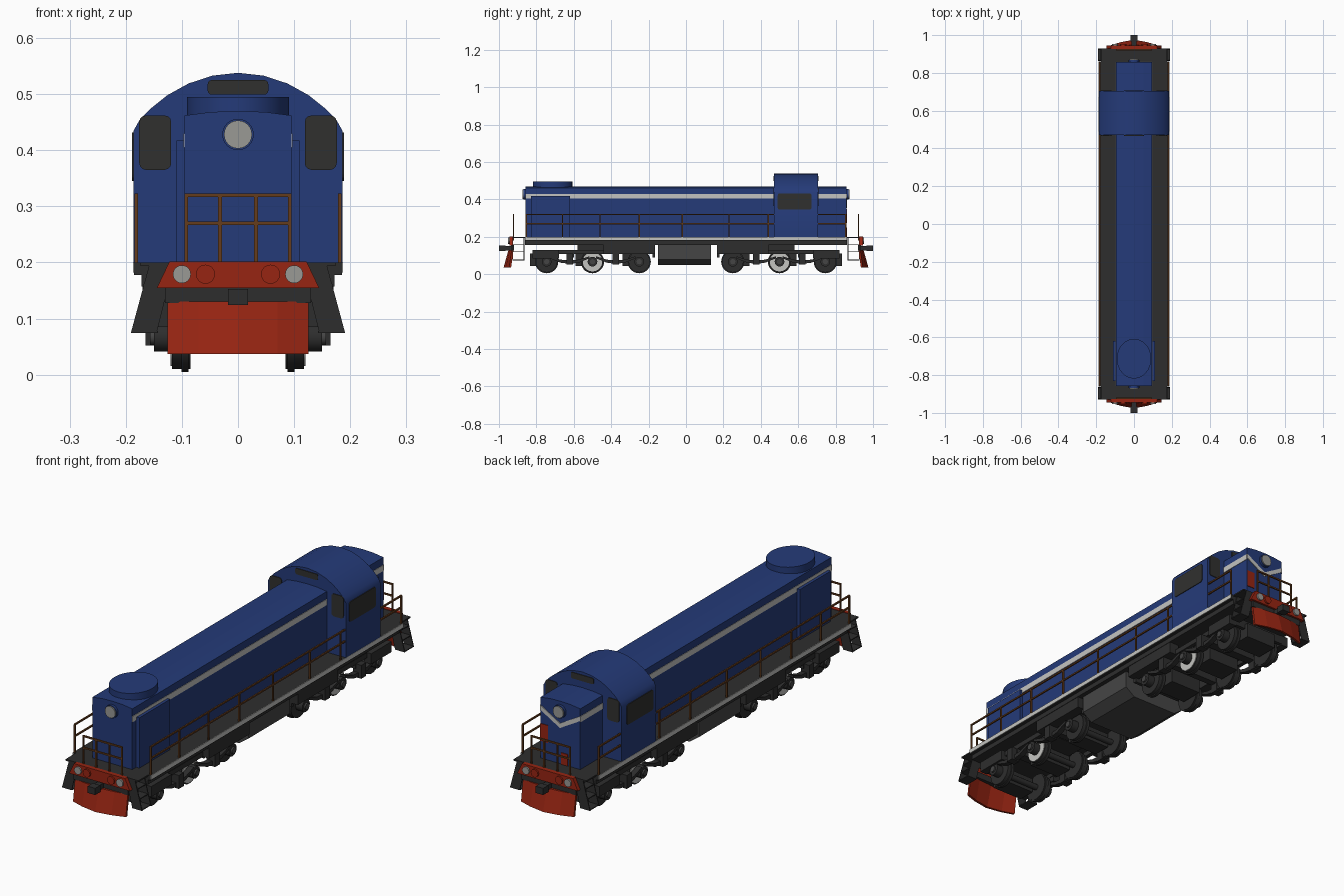
import bpy, bmesh, math
from mathutils import Vector

if "Cube" in bpy.data.objects:
    bpy.data.objects.remove(bpy.data.objects["Cube"])


def material(name, r, g, b):
    m = bpy.data.materials.new(name)
    m.diffuse_color = (r, g, b, 1)
    m.use_nodes = True
    m.node_tree.nodes["Principled BSDF"].inputs["Base Color"].default_value = m.diffuse_color
    return m


BLUE = material("body_blue", 0.018, 0.043, 0.19)
RED = material("signal_red", 0.31, 0.018, 0.006)
DARK = material("frame_dark", 0.027, 0.027, 0.027)
GREY = material("tank_grey", 0.06, 0.06, 0.06)
LIGHT = material("stripe_light", 0.55, 0.55, 0.53)
BROWN = material("rail_brown", 0.13, 0.045, 0.012)
GLASS = material("window_glass", 0.03, 0.03, 0.028)
LENS = material("lamp_silver", 0.32, 0.32, 0.30)


def finish(name, bm, mat, smooth=False):
    bmesh.ops.recalc_face_normals(bm, faces=bm.faces)
    me = bpy.data.meshes.new(name)
    bm.to_mesh(me)
    bm.free()
    me.materials.append(mat)
    ob = bpy.data.objects.new(name, me)
    bpy.context.collection.objects.link(ob)
    if smooth:
        bpy.context.view_layer.objects.active = ob
        ob.select_set(True)
        bpy.ops.object.shade_smooth_by_angle(angle=math.radians(35))
        ob.select_set(False)
    return ob


def prism(name, pts, axis, a, b, mat, smooth=False):
    """Extrude a 2D outline along an axis from a to b."""
    place = {'x': lambda p, t: (t, p[0], p[1]),
             'y': lambda p, t: (p[0], t, p[1]),
             'z': lambda p, t: (p[0], p[1], t)}[axis]
    bm = bmesh.new()
    lo = [bm.verts.new(place(p, a)) for p in pts]
    hi = [bm.verts.new(place(p, b)) for p in pts]
    bm.faces.new(lo)
    bm.faces.new(hi)
    n = len(pts)
    for i in range(n):
        j = (i + 1) % n
        bm.faces.new((lo[i], lo[j], hi[j], hi[i]))
    return finish(name, bm, mat, smooth)


def box(name, x0, x1, y0, y1, z0, z1, mat):
    return prism(name, [(x0, y0), (x1, y0), (x1, y1), (x0, y1)], 'z', z0, z1, mat)


def ring(cx, cy, rx, ry=None, n=24):
    ry = ry or rx
    return [(cx + rx * math.cos(2 * math.pi * i / n), cy + ry * math.sin(2 * math.pi * i / n)) for i in range(n)]


def rounded(u0, u1, v0, v1, r):
    pts = []
    for k, (cu, cv) in enumerate([(u1 - r, v1 - r), (u0 + r, v1 - r), (u0 + r, v0 + r), (u1 - r, v0 + r)]):
        for i in range(4):
            a = math.radians(90 * k + 30 * i)
            pts.append((cu + r * math.cos(a), cv + r * math.sin(a)))
    return pts


def mirrored(half):
    """Close a right-hand profile (bottom to top) with its left-hand mirror."""
    return half + [(-x, z) for x, z in reversed(half) if x > 0]


# Hood, side cabinets and roof fan
prism("hood", mirrored([(0.095, 0.19), (0.095, 0.462), (0.05, 0.468), (0, 0.47)]), 'y', -0.857, 0.857, BLUE)
box("front_cabinet", -0.11, 0.11, -0.83, -0.62, 0.19, 0.417, BLUE)
prism("roof_fan_housing", ring(0, -0.713, 0.091, 0.105, 32), 'z', 0.45, 0.495, BLUE, True)

# Cab with arched roof
roof = [(0.186, 0.2), (0.186, 0.435), (0.176, 0.453), (0.156, 0.474), (0.126, 0.498),
        (0.088, 0.519), (0.045, 0.533), (0, 0.538)]
prism("cab", mirrored(roof), 'y', 0.47, 0.705, BLUE, True)
for name, y0, y1 in (("front", 0.467, 0.471), ("rear", 0.704, 0.708)):
    prism("cab_top_window_" + name, rounded(-0.054, 0.054, 0.499, 0.525, 0.007), 'y', y0, y1, GLASS)
    for s in (-1, 1):
        u = sorted((s * 0.119, s * 0.176))
        prism("cab_window_" + name, rounded(u[0], u[1], 0.365, 0.462, 0.012), 'y', y0, y1, GLASS)
for s in (-1, 1):
    prism("cab_side_window", rounded(0.49, 0.672, 0.345, 0.432, 0.012), 'x', s * 0.185, s * 0.189, GLASS)

# Underframe, walkway and painted stripes
box("walkway", -0.185, 0.185, -0.86, 0.86, 0.178, 0.2, DARK)
box("underframe", -0.172, 0.172, -0.86, 0.86, 0.157, 0.178, DARK)
for s in (-1, 1):
    box("walkway_stripe", s * 0.184, s * 0.187, -0.86, 0.86, 0.182, 0.2, LIGHT)
    box("hood_stripe", s * 0.094, s * 0.097, -0.857, 0.857, 0.405, 0.43, LIGHT)

# Rear end markings: chevron and red panels
prism("rear_chevron", [(-0.095, 0.41), (0, 0.355), (0.095, 0.41), (0.095, 0.43), (0, 0.375), (-0.095, 0.43)],
      'y', 0.856, 0.86, LIGHT)
box("rear_upper_red_panel", 0.058, 0.094, 0.856, 0.86, 0.275, 0.35, RED)
box("rear_lower_red_panel", -0.036, -0.006, 0.856, 0.86, 0.2, 0.25, RED)


# Handrails
def rails(name, axis, fixed, a, b, posts, levels=(0.27, 0.32), r=0.0032):
    def bar(u0, u1, z0, z1):
        if axis == 'y':
            box(name, fixed - r, fixed + r, u0, u1, z0, z1, BROWN)
        else:
            box(name, u0, u1, fixed - r, fixed + r, z0, z1, BROWN)
    for z in levels:
        bar(a, b, z - r, z + r)
    for p in posts:
        bar(p - r, p + r, 0.18, levels[-1])


for s in (-1, 1):
    rails("side_rail", 'y', s * 0.181, -0.857, 0.47, (-0.854, -0.66, -0.46, -0.25, -0.02, 0.23, 0.44))
    rails("rear_side_rail", 'y', s * 0.181, 0.705, 0.857, (0.854,))

# Both ends
for s in (-1, 1):
    rails("end_rail", 'x', s * 0.922, -0.095, 0.095, (-0.092, -0.032, 0.032, 0.092))
    box("end_platform", -0.174, 0.174, s * 0.855, s * 0.928, 0.194, 0.2, DARK)
    for side in (-1, 1):
        step = [(side * x, z) for x, z in
                [(0.12, 0.2), (0.157, 0.2), (0.191, 0.074), (0.145, 0.074), (0.13, 0.135), (0.12, 0.135)]]
        for y in (0.866, 0.926):
            prism("step_side_plate", step, 'y', s * (y - 0.002), s * (y + 0.002), DARK)
        for x0, x1, z in ((0.143, 0.19, 0.074), (0.135, 0.178, 0.118), (0.13, 0.168, 0.158)):
            box("step_tread", side * x0, side * x1, s * 0.866, s * 0.926, z, z + 0.004, DARK)
        prism("marker_lamp", ring(side * 0.1, 0.179, 0.016), 'y', s * 0.935, s * 0.952, LENS, True)
        prism("red_lamp", ring(side * 0.058, 0.179, 0.017), 'y', s * 0.935, s * 0.952, RED, True)
    # Buffer beam and coupler
    prism("buffer_beam", mirrored([(0.145, 0.154), (0.122, 0.202)]), 'y', s * 0.926, s * 0.945, RED)
    box("lower_beam", -0.13, 0.13, s * 0.92, s * 0.936, 0.128, 0.156, DARK)
    box("coupler_shank", -0.013, 0.013, s * 0.92, s * 0.97, 0.128, 0.15, DARK)
    box("coupler_head", -0.018, 0.018, s * 0.965, s * 1.0, 0.124, 0.153, DARK)
    # Plough blade, swept forward at the centre and bottom
    bm = bmesh.new()
    rows = []
    for x, top, low in ((-0.126, 0.932, 0.945), (-0.07, 0.942, 0.963), (0, 0.949, 0.975),
                        (0.07, 0.942, 0.963), (0.126, 0.932, 0.945)):
        rows.append([bm.verts.new(p) for p in ((x, s * top, 0.13), (x, s * low, 0.037),
                                              (x, s * (low - 0.01), 0.037), (x, s * (top - 0.01), 0.13))])
    for p, q in zip(rows, rows[1:]):
        for i in range(4):
            j = (i + 1) % 4
            bm.faces.new((p[i], p[j], q[j], q[i]))
    bm.faces.new(rows[0])
    bm.faces.new(rows[-1])
    finish("plough", bm, RED)
    # Headlight
    prism("headlight_rim", ring(0, 0.428, 0.028), 'y', s * 0.85, s * 0.868, BLUE, True)
    prism("headlight", ring(0, 0.428, 0.025), 'y', s * 0.85, s * 0.873, LENS, True)

# Fuel tank
prism("fuel_tank", mirrored([(0.11, 0.048), (0.155, 0.08), (0.155, 0.155)]), 'y', -0.15, 0.133, GREY)

# Bogies and wheels
for s in (-1, 1):
    for k, y in enumerate((0.25, 0.5, 0.745)):
        cy = s * y
        prism("axle", ring(cy, 0.067, 0.013, n=12), 'x', -0.14, 0.14, DARK, True)
        for side in (-1, 1):
            prism("wheel", ring(cy, 0.067, 0.057, n=28), 'x', side * 0.085, side * 0.118, DARK, True)
            prism("wheel_flange", ring(cy, 0.067, 0.062, n=28), 'x', side * 0.088, side * 0.101, DARK, True)
            if k == 1:
                prism("wheel_face", ring(cy, 0.067, 0.052, n=28), 'x', side * 0.117, side * 0.12, LIGHT, True)
            prism("axle_box", ring(cy, 0.067, 0.026, n=16), 'x', side * 0.115, side * 0.15, DARK, True)
            prism("axle_cap", ring(cy, 0.067, 0.014, n=12), 'x', side * 0.149, side * 0.157, GREY, True)
        box("traction_motor", -0.075, 0.075, cy - 0.012, cy + 0.09 * s, 0.045, 0.11, DARK)
    for side in (-1, 1):
        # Frame beams and equaliser springs between the wheels
        box("bogie_inner_beam", side * 0.125, side * 0.17, s * 0.165, s * 0.44, 0.108, 0.157, DARK)
        box("bogie_end_beam", side * 0.125, side * 0.16, s * 0.68, s * 0.82, 0.085, 0.13, DARK)
        box("bogie_side_beam", side * 0.122, side * 0.14, s * 0.42, s * 0.7, 0.108, 0.13, DARK)
        for y in (0.375, 0.622):
            arc = [(s * (y + u), z) for u, z in
                   [(-0.105, 0.085), (-0.05, 0.062), (0, 0.055), (0.05, 0.062), (0.105, 0.085),
                    (0.105, 0.096), (0.05, 0.078), (0, 0.074), (-0.05, 0.078), (-0.105, 0.096)]]
            prism("leaf_spring", arc, 'x', side * 0.128, side * 0.152, DARK)
            box("spring_hanger", side * 0.125, side * 0.165, s * (y - 0.017), s * (y + 0.017), 0.052, 0.11, DARK)
    for y0, y1 in ((0.165, 0.18), (0.36, 0.39), (0.6, 0.64), (0.805, 0.82)):
        box("bogie_cross_beam", -0.14, 0.14, s * y0, s * y1, 0.09, 0.128, DARK)
    box("bogie_pivot", -0.07, 0.07, s * 0.42, s * 0.58, 0.11, 0.16, DARK)
